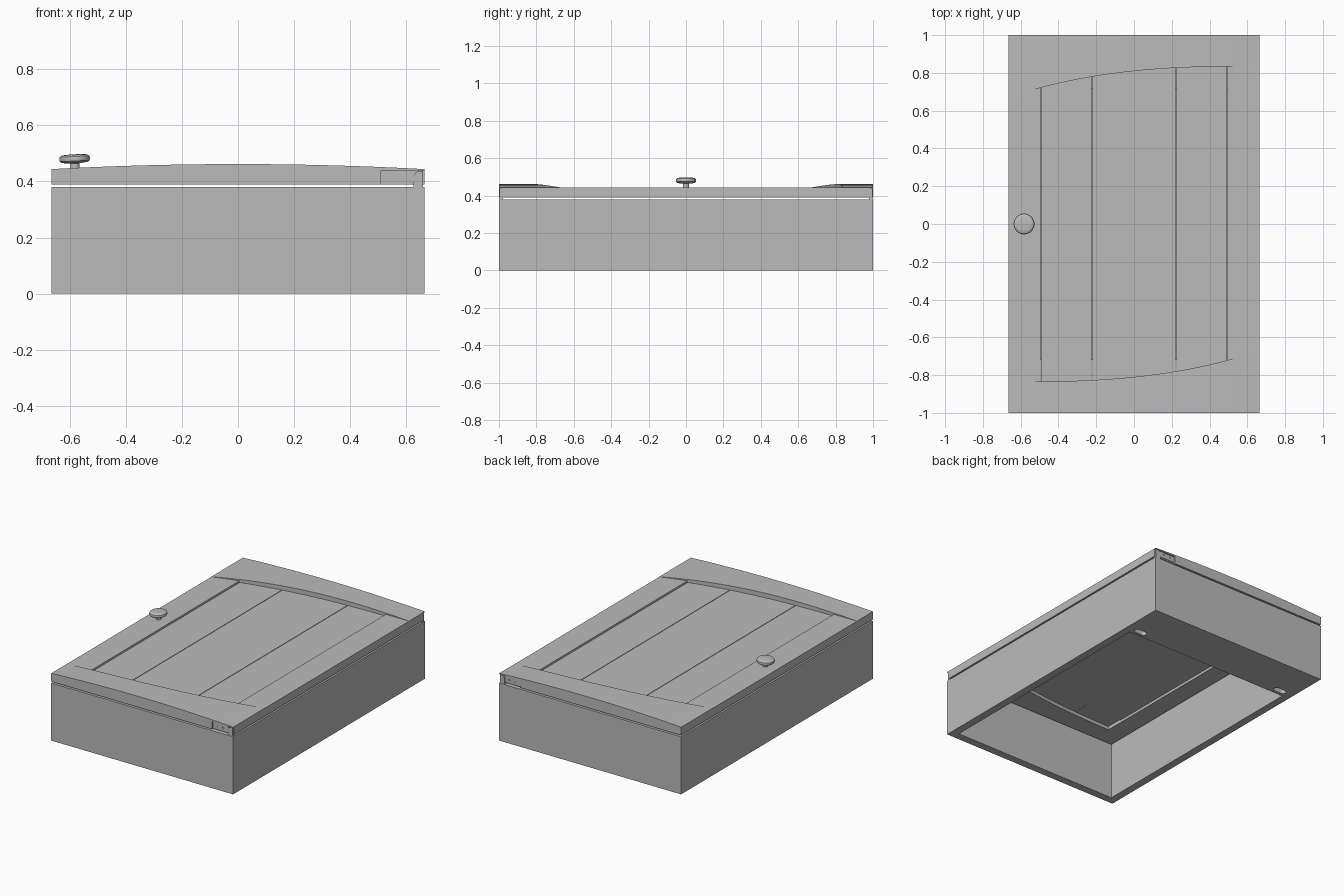
import bpy, bmesh, math
from mathutils import Matrix

if "Cube" in bpy.data.objects:
    bpy.data.objects.remove(bpy.data.objects["Cube"])

W, L = 0.665, 1.0          # half width (x), half length (y)
BODY_H = 0.38
DOOR_Z = 0.39

paint = bpy.data.materials.new("plain grey")
paint.diffuse_color = (0.5, 0.5, 0.5, 1)
paint.use_nodes = True
paint.node_tree.nodes["Principled BSDF"].inputs["Base Color"].default_value = paint.diffuse_color


def finish(name, bm):
    bmesh.ops.recalc_face_normals(bm, faces=bm.faces)
    me = bpy.data.meshes.new(name)
    bm.to_mesh(me)
    bm.free()
    ob = bpy.data.objects.new(name, me)
    bpy.context.collection.objects.link(ob)
    me.materials.append(paint)
    return ob


def box(name, x0, x1, y0, y1, z0, z1):
    bm = bmesh.new()
    bmesh.ops.create_cube(bm, size=1)
    for v in bm.verts:
        v.co = ((x0 + x1) / 2 + v.co.x * (x1 - x0),
                (y0 + y1) / 2 + v.co.y * (y1 - y0),
                (z0 + z1) / 2 + v.co.z * (z1 - z0))
    return finish(name, bm)


def prism(name, pts, depth, place):
    """Extrude a flat outline; place(u, v, w) gives the 3D position."""
    bm = bmesh.new()
    a = [bm.verts.new(place(u, v, 0)) for u, v in pts]
    b = [bm.verts.new(place(u, v, depth)) for u, v in pts]
    bm.faces.new(a)
    bm.faces.new(b)
    for i in range(len(pts)):
        j = (i + 1) % len(pts)
        bm.faces.new((a[i], a[j], b[j], b[i]))
    return finish(name, bm)


def cut(ob, cutter):
    cutter.hide_render = True
    cutter.hide_viewport = True
    m = ob.modifiers.new("cut", 'BOOLEAN')
    m.object = cutter
    m.operation = 'DIFFERENCE'
    m.solver = 'EXACT'


# cabinet body: four-walled ring, open at top and bottom
T = 0.052
bm = bmesh.new()
corners = ((-1, -1), (1, -1), (1, 1), (-1, 1))
rings = [[bm.verts.new((sx * (W - t), sy * (L - t), z)) for sx, sy in corners]
         for t, z in ((0, 0), (0, BODY_H), (T, BODY_H), (T, 0))]
for r in range(4):
    p, q = rings[r], rings[(r + 1) % 4]
    for i in range(4):
        j = (i + 1) % 4
        bm.faces.new((p[i], p[j], q[j], q[i]))
finish("cabinet_body", bm)

# hanging rail inside the open back, with a rounded slot at each end
rail = box("hanging_rail", -W + T, W - T, 0.69, L - T, 0, 0.04)
for s in (-1, 1):
    pts = []
    for k in range(16):
        a = math.tau * k / 16
        pts.append((s * 0.56 + 0.02 * math.cos(a) + (0.025 if math.cos(a) > 0 else -0.025),
                    0.73 + 0.02 * math.sin(a)))
    cut(rail, prism("slot_cutter", pts, 0.1, lambda u, v, w: (u, v, w - 0.03)))


# door end rails: crowned top and a sweeping inner edge
def crown(x):
    return 0.462 - 0.018 * (x / W) ** 2


def sweep(x):
    return 0.835 - 0.165 * ((W - x) / (2 * W)) ** 2.7


def door_rail(name, s):
    bm = bmesh.new()
    cols = []
    n = 28
    for i in range(n + 1):
        x = -W + 2 * W * i / n
        cols.append([bm.verts.new((s * x, s * y, z)) for y, z in
                     ((sweep(x), DOOR_Z), (L, DOOR_Z), (L, crown(x)), (sweep(x), crown(x)))])
    for p, q in zip(cols, cols[1:]):
        for i in range(4):
            j = (i + 1) % 4
            bm.faces.new((p[i], p[j], q[j], q[i]))
    bm.faces.new(cols[0])
    bm.faces.new(cols[-1])
    ob = finish(name, bm)
    # pocket for the hinge
    cut(ob, box("hinge_pocket", 0.51, W + 0.1, s * 0.99, s * 1.1, 0.38, 0.44))
    return ob


door_rail("door_rail_back", 1)
door_rail("door_rail_front", -1)

# door side stiles, ends trimmed to the sweeping rails
for s, name in ((-1, "door_stile_left"), (1, "door_stile_right")):
    xs = [s * (0.495 + 0.17 * k / 5) for k in range(6)]
    pts = [(x, sweep(x) + 0.002) for x in xs] + [(x, -sweep(-x) - 0.002) for x in reversed(xs)]
    prism(name, pts, 0.443 - DOOR_Z, lambda u, v, w: (u, v, DOOR_Z + w))

# recessed planks with narrow grooves, on a thin backing
edges = (-0.495, -0.223, 0.223, 0.495)
for k in range(3):
    a, b = edges[k] + 0.002, edges[k + 1] - 0.002
    xs = [a + (b - a) * i / 6 for i in range(7)]
    pts = [(x, sweep(x) + 0.002) for x in xs] + [(x, -sweep(-x) - 0.002) for x in reversed(xs)]
    prism("door_plank_%d" % (k + 1), pts, 0.02, lambda u, v, w: (u, v, 0.412 + w))
box("plank_backing", -0.495, 0.495, -0.72, 0.72, 0.408, 0.416)

# hinges: screw leaf on the door end, rounded arm down to the body
for s, side in ((-1, "front"), (1, "back")):
    leaf = box("hinge_leaf_" + side, 0.515, 0.628, s * 0.994, s * 0.985, 0.398, 0.437)
    for x in (0.548, 0.59):
        pts = [(x + 0.007 * math.cos(math.tau * k / 16), 0.418 + 0.007 * math.sin(math.tau * k / 16))
               for k in range(16)]
        cut(leaf, prism("screw_cutter", pts, 0.04, lambda u, v, w: (u, s * (0.9915 + w), v)))
    arm = [(0.66, 0.375), (0.66, 0.437)]
    arm += [(0.648 - 0.022 * math.sin(math.pi / 2 * k / 6), 0.415 + 0.022 * math.cos(math.pi / 2 * k / 6))
            for k in range(7)] + [(0.626, 0.375)]
    prism("hinge_arm_" + side, arm, 0.02, lambda u, v, w: (u, s * (0.998 - w), v))

# round pull knob, leaning slightly with the crown of the door
profile = [(0, 0), (0.016, 0), (0.016, 0.024), (0.03, 0.026), (0.046, 0.028), (0.053, 0.033),
           (0.055, 0.041), (0.053, 0.049), (0.047, 0.054), (0.035, 0.056), (0, 0.057)]
bm = bmesh.new()
vs = [bm.verts.new((r, 0, z)) for r, z in profile]
es = [bm.edges.new(p) for p in zip(vs, vs[1:])]
bmesh.ops.spin(bm, geom=vs + es, cent=(0, 0, 0), axis=(0, 0, 1), angle=math.tau,
               steps=36, use_duplicate=False)
bmesh.ops.remove_doubles(bm, verts=bm.verts, dist=1e-5)
bm.transform(Matrix.Translation((-0.58, 0, 0.44)) @ Matrix.Rotation(math.radians(-3), 4, 'Y'))
knob = finish("knob", bm)
bpy.context.view_layer.objects.active = knob
knob.select_set(True)
bpy.ops.object.shade_smooth_by_angle(angle=math.radians(35))
